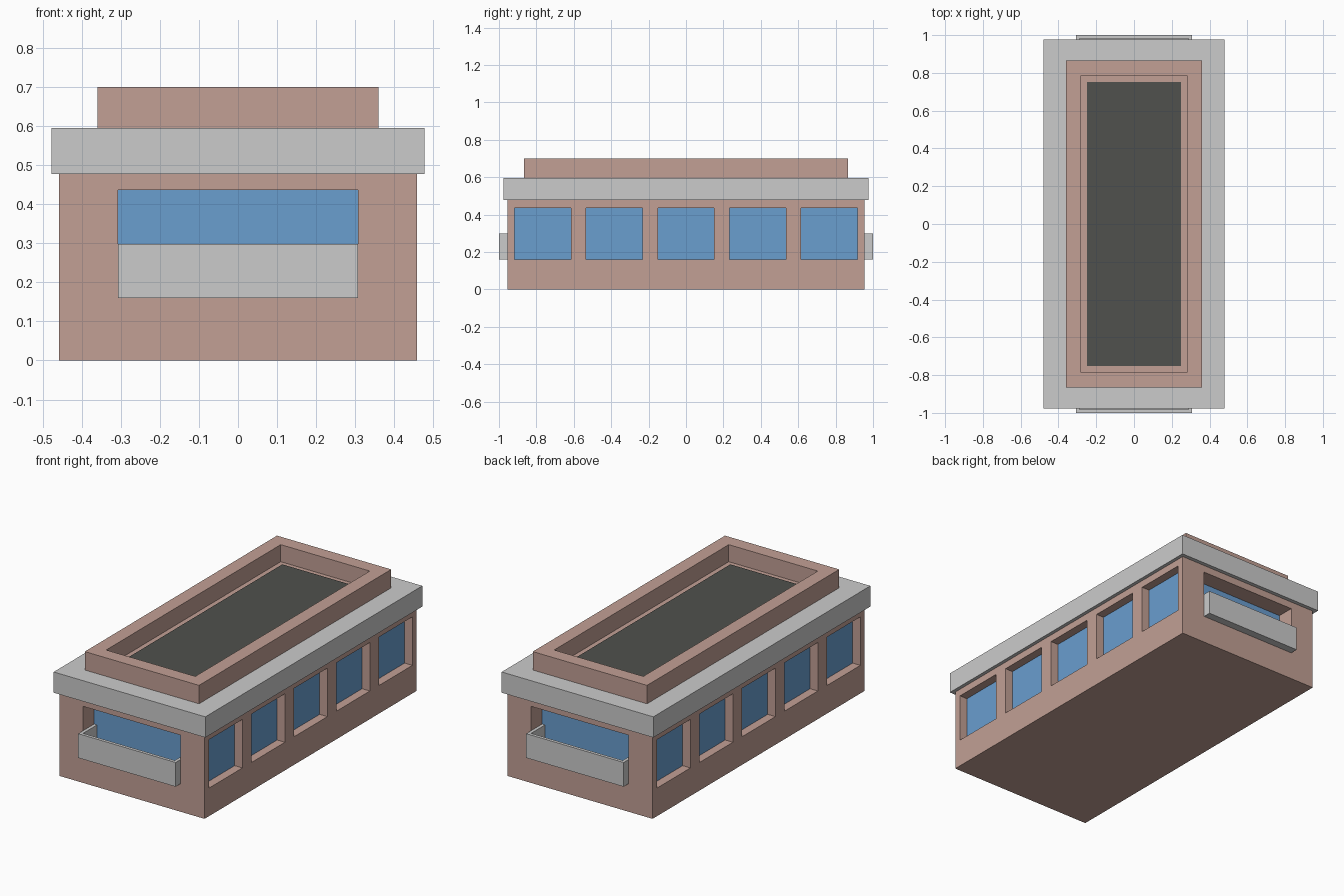
import bpy, bmesh
from mathutils import Matrix, Vector

if "Cube" in bpy.data.objects:
    bpy.data.objects.remove(bpy.data.objects["Cube"])

def material(name, rgb):
    m = bpy.data.materials.new(name)
    m.diffuse_color = (*rgb, 1)
    m.use_nodes = True
    m.node_tree.nodes["Principled BSDF"].inputs["Base Color"].default_value = m.diffuse_color
    return m

BRICK = material("brick", (0.54, 0.35, 0.30))
GLASS = material("glass", (0.144, 0.342, 0.624))
TAR = material("roof_felt", (0.08, 0.083, 0.075))

def add_box(bm, x0, x1, y0, y1, z0, z1):
    centre = Vector((x0 + x1, y0 + y1, z0 + z1)) / 2
    size = (abs(x1 - x0), abs(y1 - y0), abs(z1 - z0), 1)
    bmesh.ops.create_cube(bm, size=1, matrix=Matrix.Translation(centre) @ Matrix.Diagonal(size))

def finish(name, bm, mat=None):
    mesh = bpy.data.meshes.new(name)
    bm.to_mesh(mesh)
    bm.free()
    if mat:
        mesh.materials.append(mat)
    ob = bpy.data.objects.new(name, mesh)
    bpy.context.collection.objects.link(ob)
    return ob

def boxes(name, items, mat=None):
    bm = bmesh.new()
    for b in items:
        add_box(bm, *b)
    return finish(name, bm, mat)

W, L = 0.458, 0.955          # half width and half length of the walls
SILL, HEAD = 0.16, 0.436     # window bottom and top
SIDE_DEPTH, END_DEPTH = 0.05, 0.10
END_W = 0.307

# Window recesses: five per long side, one wide one at each end
cuts = []
for s in (-1, 1):
    for i in range(-2, 3):
        y = i * 0.3825
        x_in = s * (W - SIDE_DEPTH)
        cuts.append((x_in, s * (W + 0.1), y - 0.151, y + 0.151, SILL, HEAD))
        boxes("side_window_glass", [(x_in - s * 0.01, x_in + s * 0.001,
                                     y - 0.151, y + 0.151, SILL, HEAD)], GLASS)
    y_in = s * (L - END_DEPTH)
    cuts.append((-END_W, END_W, y_in, s * (L + 0.1), SILL, HEAD))
    boxes("end_window_glass", [(-END_W, END_W, y_in - s * 0.01, y_in + s * 0.001,
                                SILL, HEAD)], GLASS)
    # Balcony: front panel, floor and two cheeks reaching back into the recess
    t, top, face = 0.018, 0.298, s * 1.0
    front_in = s * (1.0 - t)
    boxes("balcony", [(-END_W, END_W, front_in, face, SILL, top),
                      (-END_W, END_W, y_in, front_in, SILL, SILL + t),
                      (-END_W, -END_W + t, y_in, front_in, SILL, top),
                      (END_W - t, END_W, y_in, front_in, SILL, top)])

# Walls with the recesses cut out
walls = boxes("walls", [(-W, W, -L, L, 0, 0.477)], BRICK)
cutter = boxes("window_cutter", cuts)
cutter.hide_render = True
cutter.hide_viewport = True
mod = walls.modifiers.new("window_recesses", 'BOOLEAN')
mod.operation, mod.solver, mod.object = 'DIFFERENCE', 'EXACT', cutter

# Overhanging cornice
boxes("cornice", [(-0.478, 0.478, -0.977, 0.977, 0.477, 0.595)])

# Parapet: block with its top inset and sunk
bm = bmesh.new()
add_box(bm, -0.36, 0.36, -0.865, 0.865, 0.595, 0.70)
top = max(bm.faces, key=lambda f: f.calc_center_median().z)
bmesh.ops.inset_region(bm, faces=[top], thickness=0.112)
sunk = bmesh.ops.extrude_discrete_faces(bm, faces=[top])["faces"][0]
bmesh.ops.translate(bm, vec=(0, 0, -0.097), verts=sunk.verts)
finish("parapet", bm, BRICK)

# Dark roof surface inside the parapet
boxes("roof_surface", [(-0.248, 0.248, -0.753, 0.753, 0.597, 0.609)], TAR)
